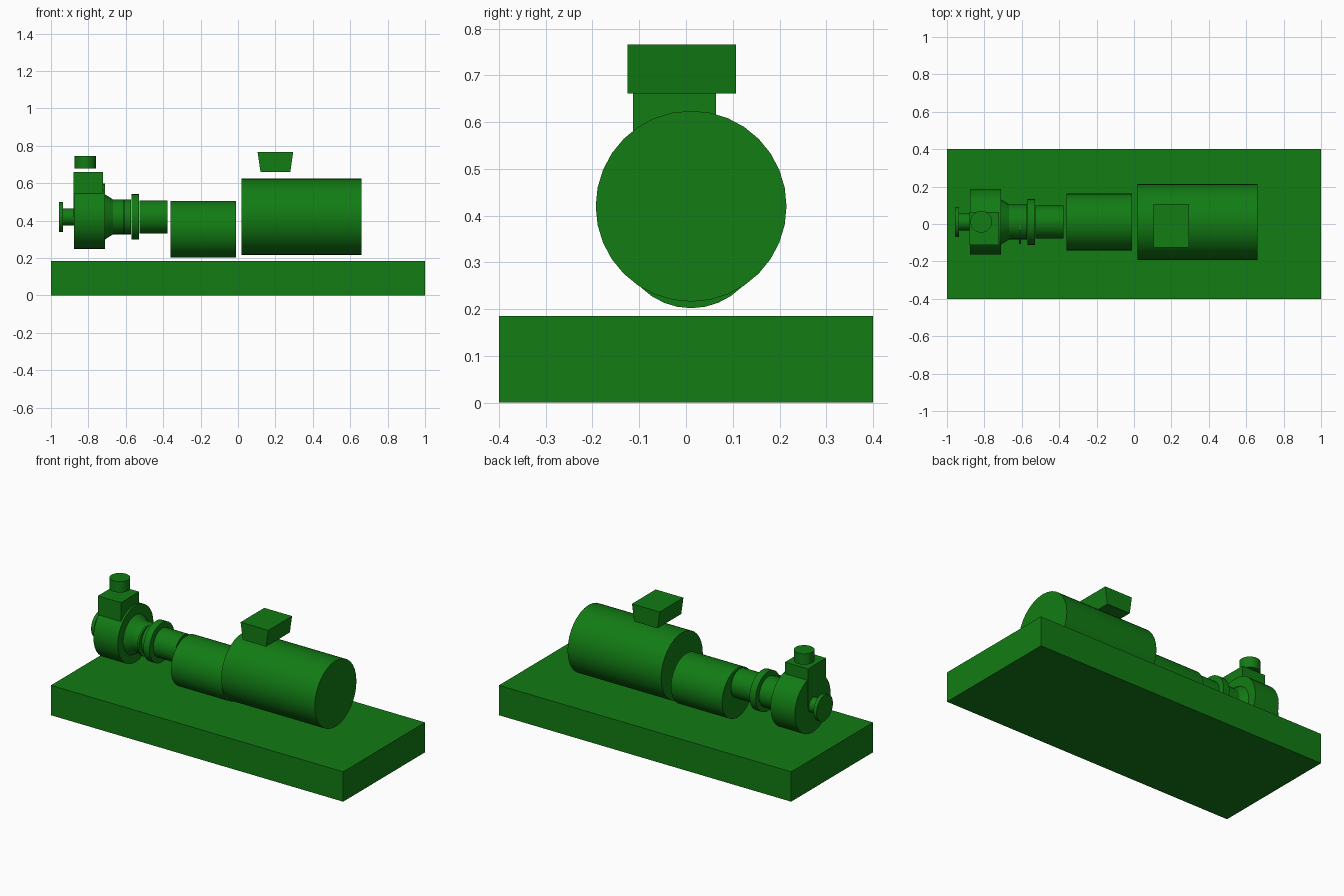
import bpy
import bmesh
import math
from mathutils import Matrix, Vector

cube = bpy.data.objects.get("Cube")
if cube:
    bpy.data.objects.remove(cube, do_unlink=True)

AXIS_Y, AXIS_Z = 0.011, 0.42

green = bpy.data.materials.new("machine green")
green.use_nodes = True
green.diffuse_color = (0.006, 0.2, 0.007, 1)
green.node_tree.nodes["Principled BSDF"].inputs["Base Color"].default_value = (0.006, 0.2, 0.007, 1)


def finish(bm, name, smooth=False):
    bmesh.ops.recalc_face_normals(bm, faces=bm.faces)
    mesh = bpy.data.meshes.new(name)
    bm.to_mesh(mesh)
    bm.free()
    mesh.materials.append(green)
    obj = bpy.data.objects.new(name, mesh)
    bpy.context.collection.objects.link(obj)
    if smooth:
        bpy.ops.object.select_all(action="DESELECT")
        obj.select_set(True)
        bpy.context.view_layer.objects.active = obj
        bpy.ops.object.shade_smooth_by_angle(angle=math.radians(30))


def box(name, low, high, bottom_scale=1.0):
    """Box between two corners; bottom_scale narrows its base along x."""
    low, high = Vector(low), Vector(high)
    center, size = (low + high) / 2, high - low
    bm = bmesh.new()
    bmesh.ops.create_cube(bm, size=1)
    for v in bm.verts:
        if v.co.z < 0:
            v.co.x *= bottom_scale
        v.co = center + Vector((v.co.x * size.x, v.co.y * size.y, v.co.z * size.z))
    finish(bm, name)


def cylinder(name, start, end, r1, r2=None, y=AXIS_Y, z=AXIS_Z):
    """Cylinder or cone lying along x."""
    bm = bmesh.new()
    place = Matrix.Translation(((start + end) / 2, y, z)) @ Matrix.Rotation(math.pi / 2, 4, "Y")
    bmesh.ops.create_cone(bm, cap_ends=True, segments=32, radius1=r1,
                          radius2=r1 if r2 is None else r2,
                          depth=end - start, matrix=place)
    finish(bm, name, smooth=True)


# Base and motor
box("base_plate", (-1, -0.4, 0), (1, 0.4, 0.185))
cylinder("motor_body", 0.02, 0.66, 0.204)
box("terminal_box", (0.105, -0.125, 0.661), (0.295, 0.107, 0.766), bottom_scale=0.84)

# Drive line
cylinder("coupling_guard", -0.361, -0.011, 0.152, z=0.354)
cylinder("bearing_housing", -0.526, -0.376, 0.088)
cylinder("bearing_flange", -0.57, -0.528, 0.122)
cylinder("seal_housing", -0.668, -0.573, 0.093)
cylinder("seal_disc", -0.615, -0.604, 0.093, y=-0.014)
cylinder("casing_cone", -0.71, -0.668, 0.12, 0.093)

# Pump head and inlet
cylinder("pump_casing", -0.876, -0.71, 0.175, y=0.013, z=0.423)
cylinder("inlet_pipe", -0.938, -0.876, 0.046)
cylinder("inlet_flange", -0.957, -0.936, 0.08)

# Outlet
box("outlet_block", (-0.88, -0.113, 0.42), (-0.722, 0.064, 0.661))
bm = bmesh.new()
bmesh.ops.create_cone(bm, cap_ends=True, segments=32, radius1=0.058, radius2=0.058, depth=0.067,
                      matrix=Matrix.Translation((-0.817, 0.012, 0.711)))
finish(bm, "outlet_port", smooth=True)
